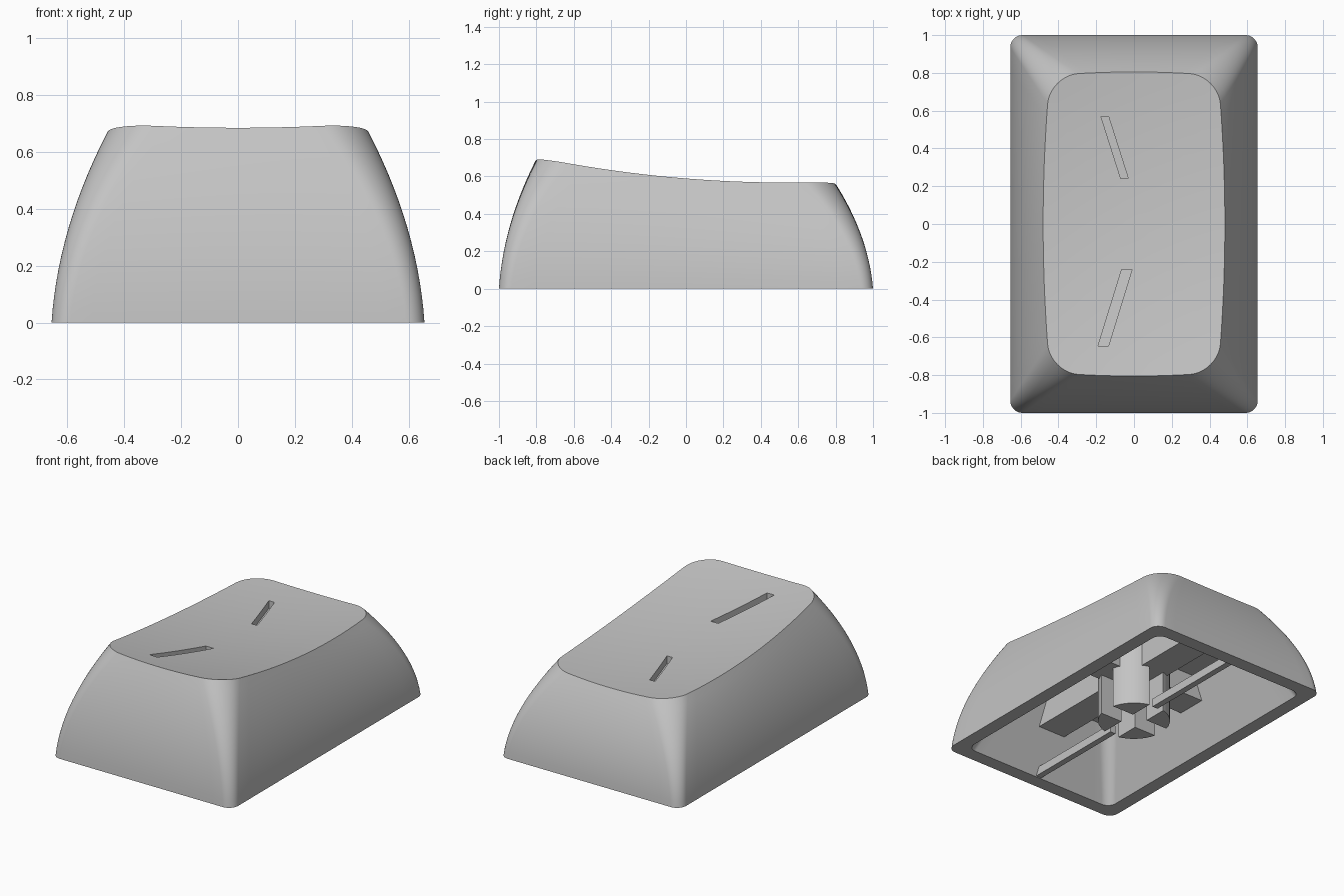
import bpy, bmesh, math
from mathutils import Vector

if "Cube" in bpy.data.objects:
    bpy.data.objects.remove(bpy.data.objects["Cube"], do_unlink=True)

plastic = bpy.data.materials.new("grey plastic")
grey = (0.55, 0.55, 0.55, 1)
plastic.use_nodes = True
plastic.diffuse_color = grey
plastic.node_tree.nodes["Principled BSDF"].inputs["Base Color"].default_value = grey


def dish(x, y):
    """Height of the scooped top surface."""
    return 0.546 + 0.081 * (y - 0.5) ** 2 + 0.1 * x * x


def outline(hx, hy, r, bulge_x=0, bulge_y=0, corner=10, side=16):
    """Rounded rectangle whose sides can bow outwards."""
    corners = []
    for q, (sx, sy) in enumerate([(1, 1), (-1, 1), (-1, -1), (1, -1)]):
        c = Vector((sx * (hx - r), sy * (hy - r)))
        arc = [(q + i / corner) * math.pi / 2 for i in range(corner + 1)]
        corners.append([c + r * Vector((math.cos(a), math.sin(a))) for a in arc])
    pts = []
    for q in range(4):
        pts += corners[q]
        a, b = corners[q][-1], corners[(q + 1) % 4][0]
        pts += [a.lerp(b, i / side) for i in range(1, side)]
    return [(p.x * (1 + bulge_x / hx * (1 - (p.y / hy) ** 2)),
             p.y * (1 + bulge_y / hy * (1 - (p.x / hx) ** 2))) for p in pts]


def finish(name, bm):
    bmesh.ops.recalc_face_normals(bm, faces=bm.faces)
    me = bpy.data.meshes.new(name)
    bm.to_mesh(me)
    bm.free()
    me.materials.append(plastic)
    ob = bpy.data.objects.new(name, me)
    bpy.context.collection.objects.link(ob)
    return ob


def loft(name, rings):
    """Skin a closed solid over rings of equal length."""
    bm = bmesh.new()
    loops = [[bm.verts.new(p) for p in ring] for ring in rings]
    n = len(loops[0])
    for a, b in zip(loops, loops[1:]):
        for i in range(n):
            j = (i + 1) % n
            bm.faces.new((a[i], a[j], b[j], b[i]))
    bm.faces.new(loops[0][::-1])
    bm.faces.new(loops[-1])
    return finish(name, bm)


def box(name, lo, hi):
    x0, y0, z0 = lo
    x1, y1, z1 = hi
    plan = [(x0, y0), (x1, y0), (x1, y1), (x0, y1)]
    return loft(name, [[(x, y, z) for x, y in plan] for z in (z0, z1)])


def cut(target, cutter):
    cutter.hide_render = True
    mod = target.modifiers.new("cut", "BOOLEAN")
    mod.operation = "DIFFERENCE"
    mod.solver = "EXACT"
    mod.object = cutter
    bpy.context.view_layer.objects.active = target
    bpy.ops.object.modifier_apply(modifier=mod.name)
    bpy.data.objects.remove(cutter, do_unlink=True)


def smooth(ob, angle):
    bpy.ops.object.select_all(action="DESELECT")
    ob.select_set(True)
    bpy.context.view_layer.objects.active = ob
    bpy.ops.object.shade_smooth_by_angle(angle=math.radians(angle))


def wall_rings(base, top, height, curve, steps=14):
    """Rings leaning inwards from base to top outline; curve bows the wall."""
    rings = []
    for s in range(steps + 1):
        u = s / steps
        f = (1 - curve) * u + curve * u * u
        rings.append([(bx + (tx - bx) * f, by + (ty - by) * f, u * height(tx, ty))
                      for (bx, by), (tx, ty) in zip(base, top)])
    return rings


# Shell: curved walls and a scooped top
base = outline(0.655, 1.0, 0.065)
top = outline(0.445, 0.785, 0.15, 0.036, 0.02)
rings = wall_rings(base, top, dish, 0.77)
for k in range(11, 0, -1):
    s = k / 12
    rings.append([(x * s, y * s, dish(x * s, y * s)) for x, y in top])
shell = loft("cap_shell", rings)

# Hollow underside with straight tapering walls
ceiling = 0.42
hollow = wall_rings(outline(0.565, 0.91, 0.06), outline(0.4, 0.715, 0.08),
                    lambda x, y: ceiling, 0.0)
cut(shell, loft("hollow_cutter", hollow))

# Two slanted grooves sunk into the top
for plan in ([(-0.07, 0.24), (-0.03, 0.24), (-0.135, 0.57), (-0.175, 0.57)],
             [(-0.19, -0.645), (-0.135, -0.645), (-0.01, -0.24), (-0.065, -0.24)]):
    cut(shell, loft("groove_cutter", [[(x, y, dish(x, y) + dz) for x, y in plan]
                                      for dz in (-0.05, 0.1)]))
smooth(shell, 30)

# Round stem split by a cross slot
circle = [(0.22 * math.cos(a), 0.22 * math.sin(a))
          for a in (2 * math.pi * i / 64 for i in range(64))]
stem = loft("stem", [[(x, y, z) for x, y in circle] for z in (0.0, ceiling + 0.02)])
cut(stem, box("slot_cutter", (-0.055, -0.3, -0.1), (0.055, 0.3, 0.27)))
cut(stem, box("slot_cutter", (-0.3, -0.055, -0.1), (0.3, 0.055, 0.27)))
smooth(stem, 30)

# Crossed ceiling ribs and the thin bar along the opening
for side, label in ((1, "back"), (-1, "front")):
    y0, y1 = sorted((side * 0.1, side * 0.8))
    box("ceiling_rib_" + label, (-0.1, y0, 0.27), (0.1, y1, ceiling + 0.02))
    y0, y1 = sorted((side * 0.2, side * 0.91))
    box("cross_bar_" + label, (-0.02, y0, 0.005), (0.02, y1, 0.06))
box("ceiling_rib_across", (-0.47, -0.1, 0.27), (0.47, 0.1, ceiling + 0.02))
